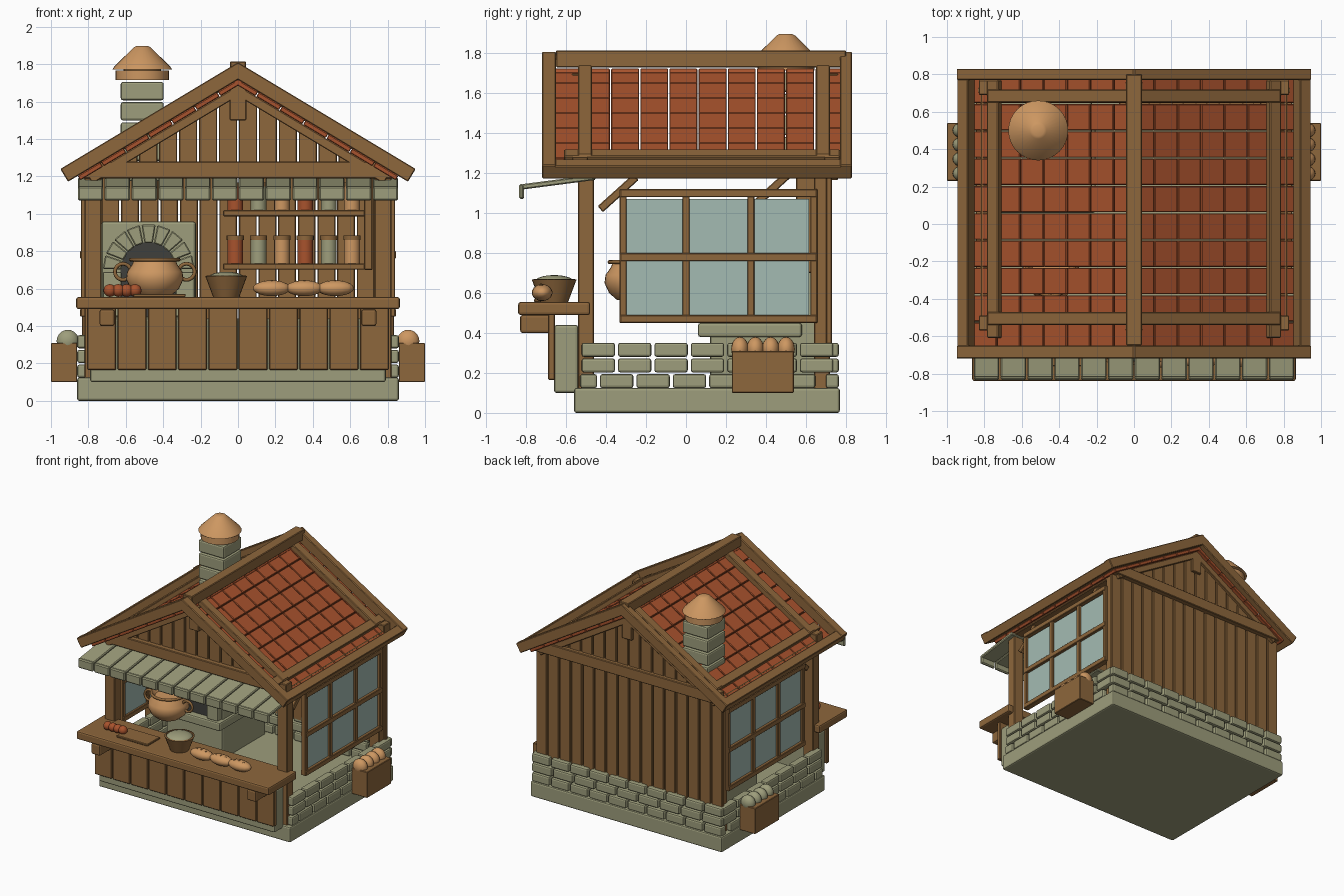
import bpy, bmesh, math
from mathutils import Matrix, Vector

if "Cube" in bpy.data.objects:
    bpy.data.objects.remove(bpy.data.objects["Cube"])


def material(name, r, g, b):
    m = bpy.data.materials.new(name)
    m.use_nodes = True
    m.diffuse_color = (r, g, b, 1)
    m.node_tree.nodes["Principled BSDF"].inputs["Base Color"].default_value = (r, g, b, 1)
    return m


WOOD = material("wood", 0.27, 0.135, 0.045)
STONE = material("stone", 0.34, 0.34, 0.20)
TILE = material("red clay", 0.39, 0.085, 0.026)
TAN = material("tan clay", 0.61, 0.31, 0.12)
GLASS = material("window glass", 0.37, 0.50, 0.45)
DARK = material("soot", 0.05, 0.05, 0.045)


def finish(name, bm, mat, bevel=0, smooth=False):
    bmesh.ops.recalc_face_normals(bm, faces=bm.faces)
    mesh = bpy.data.meshes.new(name)
    bm.to_mesh(mesh)
    bm.free()
    mesh.materials.append(mat)
    ob = bpy.data.objects.new(name, mesh)
    bpy.context.scene.collection.objects.link(ob)
    if bevel:
        mod = ob.modifiers.new("bevel", "BEVEL")
        mod.width, mod.segments = bevel, 2 if bevel > 0.009 else 1
    if smooth:
        bpy.ops.object.select_all(action="DESELECT")
        ob.select_set(True)
        bpy.context.view_layer.objects.active = ob
        bpy.ops.object.shade_smooth_by_angle(angle=math.radians(40))
    return ob


def boxes(name, mat, spans, bevel=0.005, frame=None):
    """Boxes given as (x0, x1, y0, y1, z0, z1), optionally in a local frame."""
    bm = bmesh.new()
    for a, b, c, d, e, f in spans:
        m = Matrix.Translation(((a + b) / 2, (c + d) / 2, (e + f) / 2)) @ Matrix.Diagonal((b - a, d - c, f - e, 1))
        bmesh.ops.create_cube(bm, size=1, matrix=(frame or Matrix()) @ m)
    return finish(name, bm, mat, bevel)


def prisms(name, mat, outlines, y0, y1, bevel=0.004):
    """Outlines in x, z pushed through from y0 to y1."""
    bm = bmesh.new()
    for pts in outlines:
        face = bm.faces.new([bm.verts.new((x, y0, z)) for x, z in pts])
        new = bmesh.ops.extrude_face_region(bm, geom=[face])["geom"]
        bmesh.ops.translate(bm, vec=(0, y1 - y0, 0), verts=[v for v in new if isinstance(v, bmesh.types.BMVert)])
    return finish(name, bm, mat, bevel)


def lathe(name, mat, profile, places, steps=24):
    bm = bmesh.new()
    for p in places:
        vs = [bm.verts.new(Vector(p) + Vector((r, 0, z))) for r, z in profile]
        es = [bm.edges.new(pair) for pair in zip(vs, vs[1:])]
        bmesh.ops.spin(bm, geom=vs + es, cent=p, axis=(0, 0, 1), angle=math.tau, steps=steps)
    bmesh.ops.remove_doubles(bm, verts=bm.verts, dist=0.0005)
    return finish(name, bm, mat, smooth=True)


def balls(name, mat, places, size):
    bm = bmesh.new()
    for p in places:
        bmesh.ops.create_uvsphere(bm, u_segments=16, v_segments=10, radius=1,
                                  matrix=Matrix.Translation(p) @ Matrix.Diagonal((*size, 1)))
    return finish(name, bm, mat, smooth=True)


def ring(name, mat, loc, major, minor, rot=(0, 0, 0)):
    bpy.ops.mesh.primitive_torus_add(location=loc, rotation=rot, major_radius=major, minor_radius=minor,
                                     major_segments=24, minor_segments=8)
    ob = bpy.context.object
    ob.name = name
    ob.data.materials.append(mat)
    bpy.ops.object.shade_smooth()


def row(a, b, n, gap):
    step = (b - a) / n
    return [(a + i * step + gap / 2, a + (i + 1) * step - gap / 2) for i in range(n)]


# Foundation and low brick walls
boxes("foundation", STONE, [(-.86, .86, -.56, .77, 0, .125)], .012)
bricks = []
for k, (z0, z1) in enumerate(row(.12, .355, 3, .008)):
    shift = .09 if k == 0 else 0
    for a, b in row(-.53, .745, 7, .015):
        bricks += [(x, x + .06, max(a - shift, -.53), b - shift, z0, z1) for x in (-.86, .80)]
    bricks += [(a, b, .70, .765, z0, z1) for a, b in row(-.86, .86, 10 - k % 2, .015)]
boxes("low_brick_wall", STONE, bricks, .012)

# Posts, beams and braces
boxes("posts", WOOD, [(x, x + .09, y, y + .08, .12, 1.2) for x in (-.82, .73) for y in (-.54, .64)])
boxes("cross_beams", WOOD, [(-.83, .83, y, y + .08, 1.19, 1.28) for y in (-.57, .69)]
      + [(x, x + .08, -.5, .72, 1.18, 1.23) for x in (-.82, .74)])
for x in (-.77, .77):
    for y, z in ((-.34, 1.10), (.43, 1.12)):
        frame = Matrix.Translation((x, y, z)) @ Matrix.Rotation(math.radians(42), 4, "X")
        boxes("roof_brace", WOOD, [(-.03, .03, -.12, .12, -.02, .02)], .005, frame)

# Plank back wall and gables
boxes("back_wall_planks", WOOD, [(a, b, .70, .73, .3, 1.22) for a, b in row(-.84, .84, 16, .01)])
gable = [[(a, 1.26), (b, 1.26), (b, 1.68 - .6 * abs(b)), (a, 1.68 - .6 * abs(a))] for a, b in row(-.64, .64, 12, .01)]
prisms("front_gable_planks", WOOD, gable, -.53, -.50)
prisms("back_gable_planks", WOOD, gable, .71, .74)
boxes("king_posts", WOOD, [(-.045, .045, y, y + .05, 1.5, 1.70) for y in (-.57, .71)])

# Roof: both slopes built in a frame running (down slope, y, outward)
ang = math.atan(.6)
for s in (-1, 1):
    frame = Matrix(((s * math.cos(ang), 0, s * math.sin(ang), 0), (0, 1, 0, 0),
                    (-math.sin(ang), 0, math.cos(ang), 1.81), (0, 0, 0, 1)))
    side = "left" if s > 0 else "right"
    tiles = [(u0, u1, v0, v1, -.107, -.08) for u0, u1 in row(.03, 1.05, 7, .005) for v0, v1 in row(-.67, .79, 10, .006)]
    boxes(side + "_roof_tiles", TILE, tiles, .004, frame)
    boxes(side + "_roof_edge_boards", WOOD, [(0, 1.108, -.72, -.65, -.08, 0), (0, 1.108, .77, .83, -.08, 0),
          (1.04, 1.108, -.71, .82, -.08, -.005)], .005, frame)
    boxes(side + "_roof_battens", WOOD, [(.05, .94, -.54, -.47, -.085, -.04), (.05, .94, .65, .72, -.085, -.04),
          (.875, .945, -.61, .77, -.085, -.045)], .005, frame)
    boxes(side + "_rafters", WOOD, [(.06, 1.0, y, y + .06, -.155, -.107) for y in (-.57, .70)], .004, frame)
boxes("ridge_beam", WOOD, [(-.042, .042, -.65, .80, 1.73, 1.815)])

# Front awning of stone shingles with a hanging lip
tilt = Matrix.Translation((0, -.82, 1.13)) @ Matrix.Rotation(.13, 4, "X")
boxes("awning_shingles", STONE, [(a, b, 0, .37, -.012, .015) for a, b in row(-.86, .86, 12, .008)], .006, tilt)
boxes("awning_lip", STONE, [(a, b, -.835, -.81, 1.07, 1.145) for a, b in row(-.86, .86, 12, .008)], .008)

# Serving counter
boxes("counter_base", STONE, [(-.79, .79, -.66, -.54, .1, .44)], .012)
boxes("counter_planks", WOOD, [(a, b, -.69, -.655, .165, .5) for a, b in row(-.81, .81, 10, .008)])
boxes("counter_top", WOOD, [(-.865, .865, -.84, -.48, .49, .555)], .012)
boxes("counter_corbels", WOOD, [(x - .04, x + .04, -.83, -.67, .4, .49) for x in (-.7, .7)], .012)

# Side windows
for s, side in ((-1, "right"), (1, "left")):
    flip = Matrix.Diagonal((s, 1, 1, 1))
    bars = [(.80, .84, y - .018, y + .018, .45, 1.12) for y in (-.315, 0, .325, .64)]
    bars += [(.795, .845, -.33, .655, z - .02, z + .02) for z in (.47, .78, 1.10)]
    boxes(side + "_window_frame", WOOD, bars, .004, flip)
    boxes(side + "_window_panes", GLASS, [(.812, .822, -.31, .615, .49, 1.07)], 0, flip)

# Oven with arched mouth
boxes("oven_body", STONE, [(-.73, -.225, .12, .68, .12, .96)], .015)
boxes("oven_hearth", STONE, [(-.75, -.205, .06, .58, .38, .45)], .012)
cx, cz = -.478, .70


def arc(r, a):
    return cx + r * math.cos(a), cz + r * math.sin(a)


prisms("oven_mouth", DARK, [[(cx + .15, .45), *[arc(.15, math.pi * i / 12) for i in range(13)], (cx - .15, .45)]],
       .112, .125, 0)
prisms("oven_arch", STONE, [[arc(.145, a), arc(.245, a), arc(.245, b), arc(.145, b)]
                            for a, b in row(0, math.pi, 9, .04)], .07, .13, .006)
boxes("oven_jambs", STONE, [(cx + x - .05, cx + x + .05, .07, .13, .45, .69) for x in (-.195, .195)], .01)

# Chimney and clay cap
boxes("chimney", STONE, [(-.627, -.397, .385, .615, a, b) for a, b in row(1.17, 1.71, 5, .01)], .012)
lathe("chimney_collar", TAN, [(0, .0), (.142, 0), (.142, .05), (0, .05)], [(-.512, .5, 1.715)], 32)
lathe("chimney_cap", TAN, [(0, 0), (.16, 0), (.15, .015), (.045, .118), (.03, .125), (0, .125)], [(-.512, .5, 1.772)], 32)
lathe("chimney_neck", WOOD, [(.1, 0), (.1, .02)], [(-.512, .5, 1.76)])

# Shelves and jars
boxes("shelves", WOOD, [(-.08, .68, .54, .70, z - .034, z) for z in (.735, 1.02)])
boxes("shelf_sides", WOOD, [(.675, .72, .55, .70, .7, 1.2)])
for i in range(6):
    spots = [(-.015 + .125 * i, .61, z) for z in (.735, 1.02)]
    lathe("jar", (TILE, STONE, TAN)[i % 3], [(0, 0), (.042, 0), (.042, .125), (0, .125)], spots, 16)
    lathe("jar_lid", WOOD, [(0, .125), (.046, .125), (.046, .148), (0, .148)], spots, 16)

# Cooking pot
pot = Vector((-.445, -.255, .565))
lathe("pot", TAN, [(0, 0), (.09, 0), (.13, .035), (.153, .085), (.148, .125), (.12, .165), (.115, .18), (.135, .195),
                   (.12, .198), (.1, .17), (0, .165)], [pot], 32)
ring("pot_rim", WOOD, pot + Vector((0, 0, .19)), .128, .01)
for s in (-1, 1):
    ring("pot_handle", WOOD, pot + Vector((s * .17, 0, .125)), .043, .01, (math.pi / 2, 0, 0))

# Food on the counter
boxes("cutting_board", WOOD, [(-.56, -.28, -.76, -.6, .555, .572)], .004)
balls("tomatoes", TILE, [(-.685 + .045 * i, -.69, .59) for i in range(4)], (.034, .034, .034))
lathe("bowl", WOOD, [(0, 0), (.07, 0), (.112, .112), (.1, .115), (.095, .1)], [(-.063, -.66, .555)])
balls("bowl_filling", STONE, [(-.063, -.66, .655)], (.1, .1, .035))
loaf_x = (.18, .355, .52)
balls("loaves", TAN, [(x, -.72, .602) for x in loaf_x], (.1, .052, .042))
balls("loaf_marks", WOOD, [(x + d, -.725, .642 - abs(d) * .12) for x in loaf_x for d in (-.04, 0, .04)], (.008, .012, .005))

# Side crates of bread and cabbages
for s, mat, label in ((-1, STONE, "cabbages"), (1, TAN, "buns")):
    boxes("side_crate", WOOD, [(min(s * .86, s), max(s * .86, s), .23, .54, .1, .31)], .004)
    balls("crate_" + label, mat, [(s * .91, .27 + .077 * i, .32) for i in range(4)], (.06, .044, .06))
